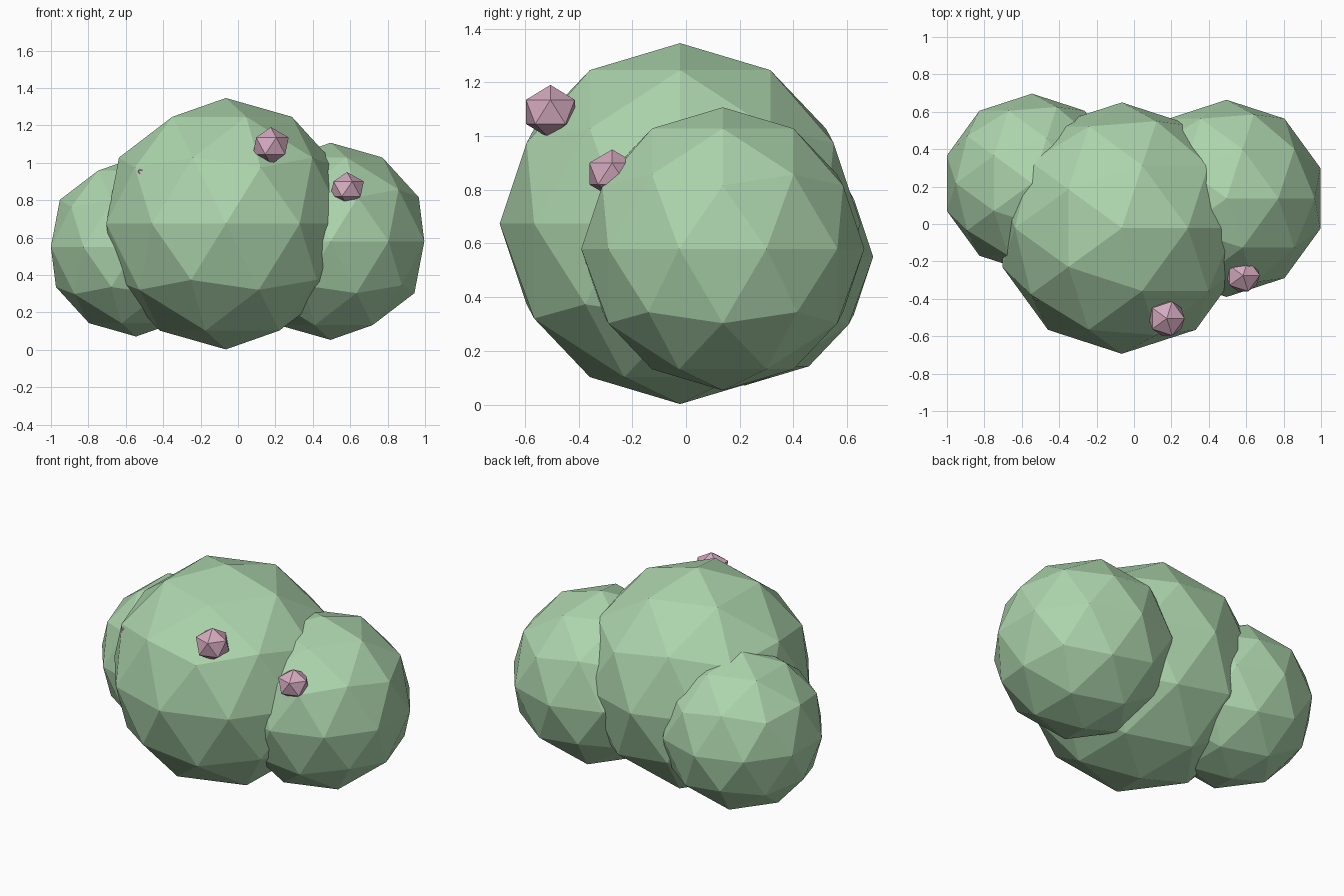
import bpy

# Remove the default cube
cube = bpy.data.objects.get("Cube")
if cube:
    bpy.data.objects.remove(cube, do_unlink=True)


def make_material(name, rgb):
    mat = bpy.data.materials.new(name)
    mat.use_nodes = True
    color = (*rgb, 1.0)
    mat.diffuse_color = color
    mat.node_tree.nodes["Principled BSDF"].inputs["Base Color"].default_value = color
    return mat


def ball(name, center, radius, detail, mat, flatten=1.0):
    """Faceted icosphere with flat shading."""
    bpy.ops.mesh.primitive_ico_sphere_add(subdivisions=detail, radius=radius, location=center)
    obj = bpy.context.object
    obj.name = name
    obj.scale.z = flatten
    obj.data.materials.append(mat)
    bpy.ops.object.shade_flat()
    return obj


leaf_green = make_material("leaf green", (0.413, 0.658, 0.413))
blossom_pink = make_material("blossom pink", (0.658, 0.402, 0.515))

# Overlapping foliage clumps
ball("foliage_middle", (-0.065, -0.022, 0.674), 0.672, 2, leaf_green)
ball("foliage_left", (0.495, 0.137, 0.58), 0.527, 2, leaf_green)
ball("foliage_right", (-0.545, 0.218, 0.55), 0.479, 2, leaf_green)

# Blossoms on the front; the right one is almost buried
ball("blossom_middle", (0.175, -0.505, 1.09), 0.107, 1, blossom_pink, 0.94)
ball("blossom_left", (0.583, -0.275, 0.86), 0.1, 1, blossom_pink, 0.9)
ball("blossom_right", (-0.468, -0.356, 0.919), 0.09, 1, blossom_pink)
